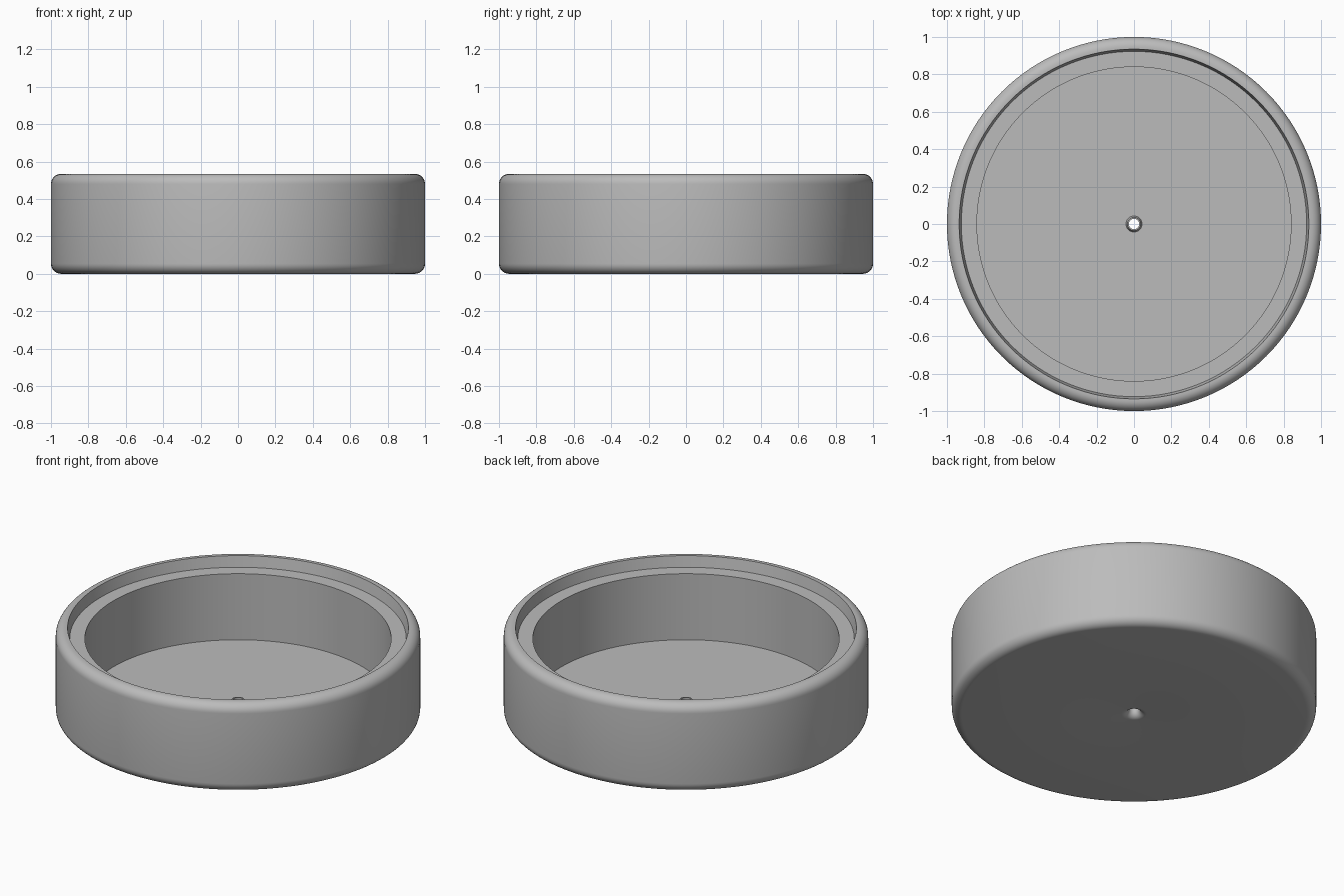
import bpy, bmesh, math
from mathutils import Vector, Matrix

cube = bpy.data.objects.get("Cube")
if cube:
    bpy.data.objects.remove(cube, do_unlink=True)

HEIGHT, FILLET, STEPS = 0.535, 0.055, 8


def arc(cx, cz, r, start, end):
    """Points of a rounded corner in the radius/height plane."""
    angles = [math.radians(start + (end - start) * i / STEPS) for i in range(STEPS + 1)]
    return [(cx + r * math.cos(a), cz + r * math.sin(a)) for a in angles]


# Plain grey material
grey = bpy.data.materials.new("plain_grey")
grey.use_nodes = True
colour = (0.5, 0.5, 0.5, 1)
grey.diffuse_color = colour
grey.node_tree.nodes["Principled BSDF"].inputs["Base Color"].default_value = colour

# Closed section: flared drain hole, underside, rounded wall, stepped rim, floor, collar
profile = arc(0.07, 0.042, 0.042, 180, 270)
profile += arc(1 - FILLET, FILLET, FILLET, -90, 0)
profile += arc(1 - FILLET, HEIGHT - FILLET, FILLET, 0, 90)
profile += [(0.935, HEIGHT), (0.923, 0.47), (0.84, 0.47), (0.84, 0.07),
            (0.043, 0.07), (0.035, 0.1), (0.028, 0.1)]

# Spin the section into a round tray
bm = bmesh.new()
verts = [bm.verts.new((r, 0, z)) for r, z in profile]
edges = [bm.edges.new((a, b)) for a, b in zip(verts, verts[1:] + verts[:1])]
bmesh.ops.spin(bm, geom=verts + edges, cent=(0, 0, 0), axis=(0, 0, 1),
               angle=math.tau, steps=128)
bmesh.ops.remove_doubles(bm, verts=bm.verts, dist=0.0001)
bmesh.ops.recalc_face_normals(bm, faces=bm.faces)

mesh = bpy.data.meshes.new("round_tray")
bm.to_mesh(mesh)
bm.free()
mesh.materials.append(grey)
tray = bpy.data.objects.new("round_tray", mesh)
bpy.context.collection.objects.link(tray)

# Smooth curves, crisp rims
bpy.ops.object.select_all(action='DESELECT')
tray.select_set(True)
bpy.context.view_layer.objects.active = tray
bpy.ops.object.shade_smooth_by_angle(angle=math.radians(30))
